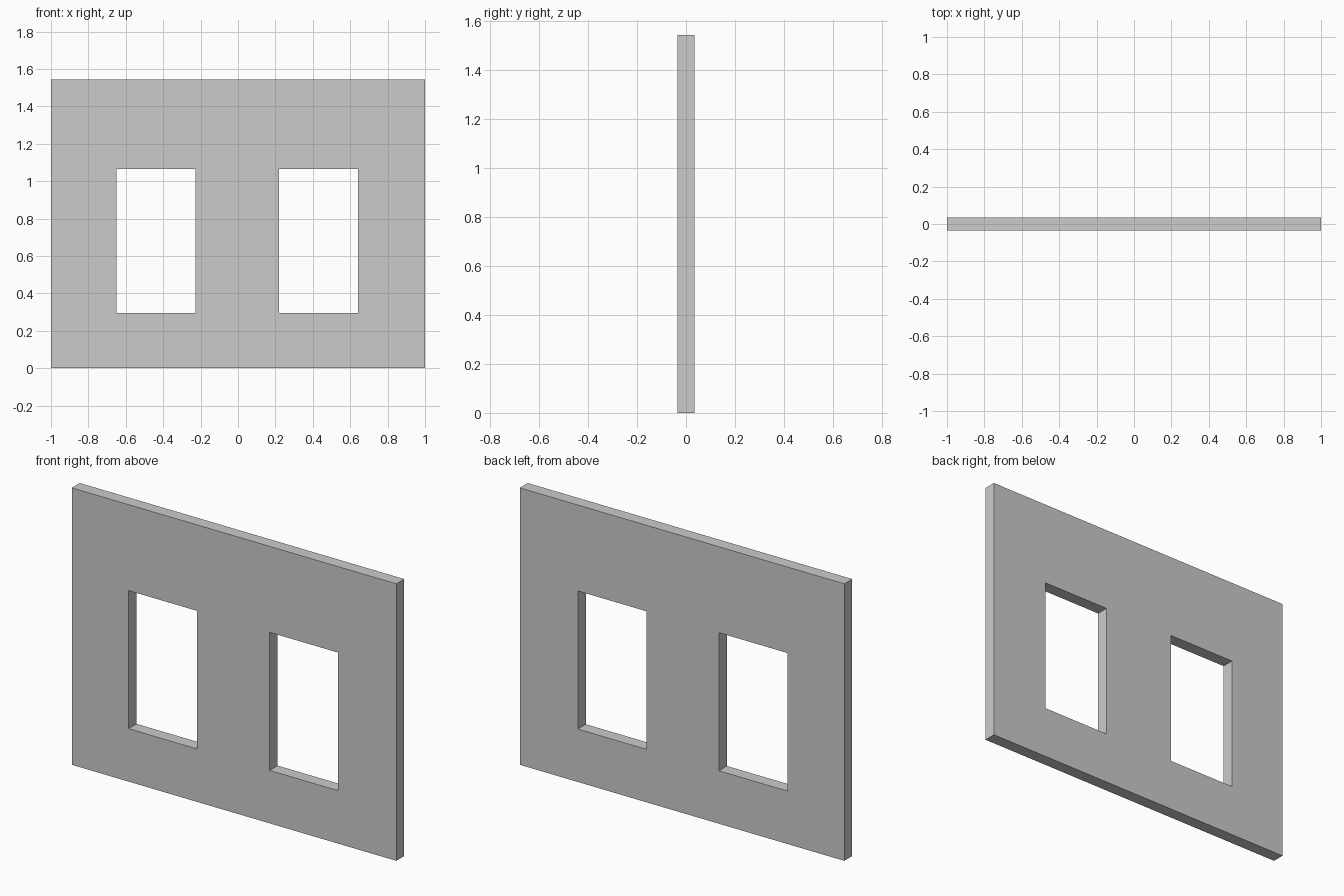
import bpy
import bmesh

if "Cube" in bpy.data.objects:
    bpy.data.objects.remove(bpy.data.objects["Cube"])

T = 0.07                                        # wall thickness
XS = [-1.0, -0.65, -0.228, 0.22, 0.642, 1.0]    # wall ends and window jambs
ZS = [0.0, 0.295, 1.064, 1.543]                 # base, sill, lintel, top
WINDOWS = {(1, 1), (3, 1)}                      # open cells (column, row)

bm = bmesh.new()

# Front face: a grid of panels with the window cells left out
verts = [[bm.verts.new((x, -T / 2, z)) for z in ZS] for x in XS]
for i in range(len(XS) - 1):
    for j in range(len(ZS) - 1):
        if (i, j) not in WINDOWS:
            bm.faces.new((verts[i][j], verts[i + 1][j],
                          verts[i + 1][j + 1], verts[i][j + 1]))

# Thickness: extrude back, which also forms the window reveals
ext = bmesh.ops.extrude_face_region(bm, geom=bm.faces[:], use_keep_orig=True)
back = [g for g in ext["geom"] if isinstance(g, bmesh.types.BMVert)]
bmesh.ops.translate(bm, verts=back, vec=(0, T, 0))
bmesh.ops.recalc_face_normals(bm, faces=bm.faces[:])

mesh = bpy.data.meshes.new("window_wall")
bm.to_mesh(mesh)
bm.free()
wall = bpy.data.objects.new("window_wall", mesh)
bpy.context.collection.objects.link(wall)
